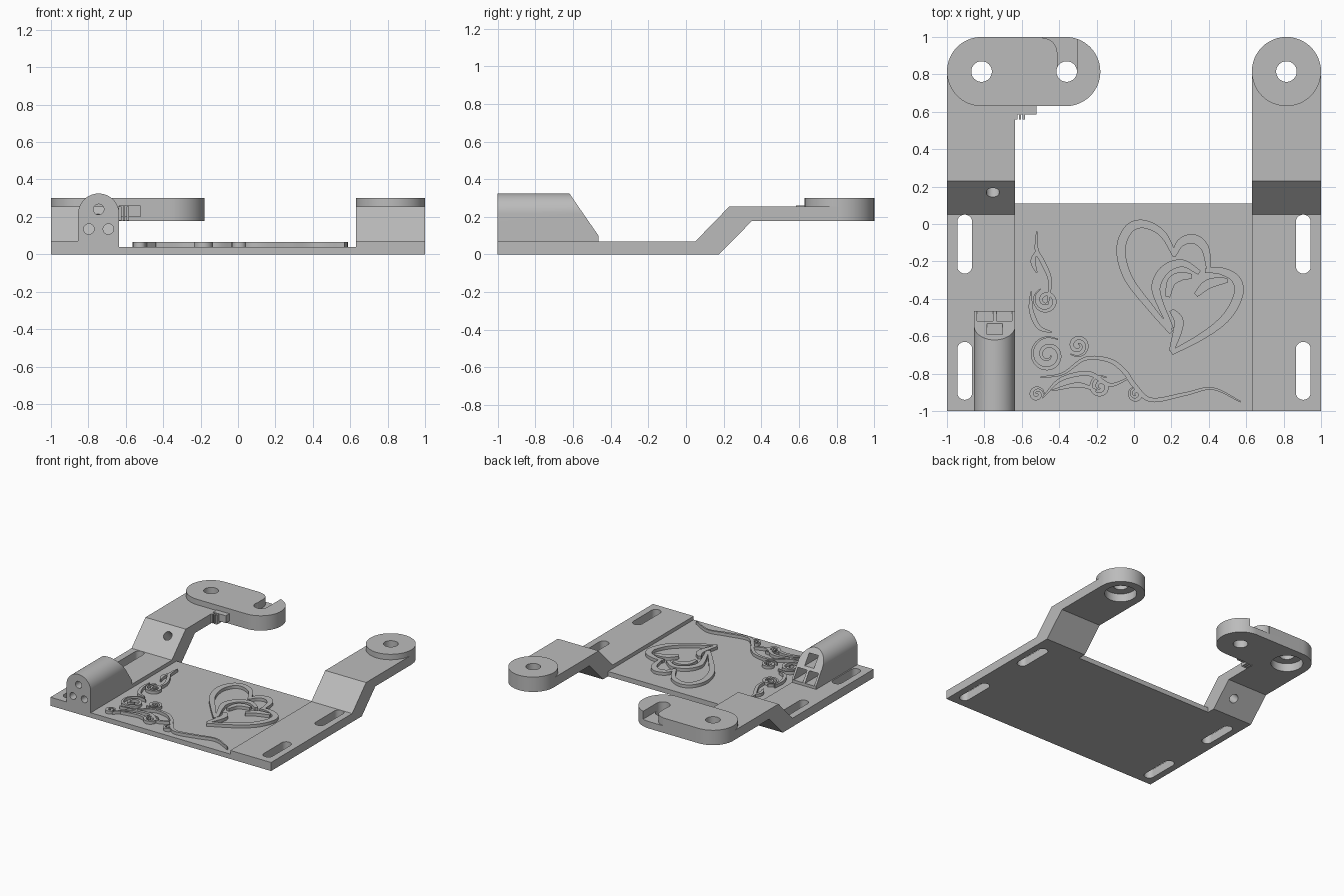
import bpy, bmesh, math
from mathutils import Vector

if "Cube" in bpy.data.objects:
    bpy.data.objects.remove(bpy.data.objects["Cube"])

grey = bpy.data.materials.new("plain_grey")
grey.use_nodes = True
tone = (0.5, 0.5, 0.5, 1)
grey.diffuse_color = tone
grey.node_tree.nodes["Principled BSDF"].inputs["Base Color"].default_value = tone


def finish(name, bm):
    bmesh.ops.recalc_face_normals(bm, faces=bm.faces)
    mesh = bpy.data.meshes.new(name)
    bm.to_mesh(mesh)
    bm.free()
    mesh.materials.append(grey)
    ob = bpy.data.objects.new(name, mesh)
    bpy.context.collection.objects.link(ob)
    return ob


def prism(name, outline, axis, lo, hi):
    """Extrude a flat outline along x, y or z."""
    place = {"x": lambda a, b, t: (t, a, b),
             "y": lambda a, b, t: (a, t, b),
             "z": lambda a, b, t: (a, b, t)}[axis]
    bm = bmesh.new()
    low = [bm.verts.new(place(a, b, lo)) for a, b in outline]
    high = [bm.verts.new(place(a, b, hi)) for a, b in outline]
    bm.faces.new(low)
    bm.faces.new(high)
    for i in range(len(low)):
        j = (i + 1) % len(low)
        bm.faces.new((low[i], low[j], high[j], high[i]))
    return finish(name, bm)


def box(a0, a1, b0, b1):
    return [(a0, b0), (a1, b0), (a1, b1), (a0, b1)]


def arc(cx, cy, r, start, end, n=32):
    return [(cx + r * math.cos(math.radians(start + (end - start) * i / n)),
             cy + r * math.sin(math.radians(start + (end - start) * i / n)))
            for i in range(n + 1)]


def circle(cx, cy, r):
    return arc(cx, cy, r, 0, 360, 48)[:-1]


def stadium(x0, y0, x1, y1, r):
    """Rounded bar running along x or y."""
    turn = math.degrees(math.atan2(y1 - y0, x1 - x0))
    return (arc(x1, y1, r, turn - 90, turn + 90)
            + arc(x0, y0, r, turn + 90, turn + 270))


def cut(targets, cutters):
    for ob in targets:
        for c in cutters:
            mod = ob.modifiers.new("cut", "BOOLEAN")
            mod.operation, mod.solver, mod.object = "DIFFERENCE", "EXACT", c
        bpy.context.view_layer.update()
        graph = bpy.context.evaluated_depsgraph_get()
        mesh = bpy.data.meshes.new_from_object(ob.evaluated_get(graph))
        ob.modifiers.clear()
        ob.data = mesh
    for c in cutters:
        bpy.data.objects.remove(c)


# Base plate
prism("base_plate", box(-0.635, 0.63, -1, 0.11), "z", 0, 0.04)

# Side rails stepping up to the rear arms
rail_side = [(-1, 0), (0.175, 0), (0.35, 0.178), (0.815, 0.178),
             (0.815, 0.255), (0.23, 0.255), (0.05, 0.07), (-1, 0.07)]
left_rail = prism("left_rail", rail_side, "x", 0.63, 1)
right_rail = prism("right_rail", rail_side, "x", -1, -0.635)

# Rear pads
left_pad = prism("left_pad", circle(0.815, 0.815, 0.185), "z", 0.178, 0.3)
right_pad = prism("right_pad", stadium(-0.815, 0.815, -0.365, 0.815, 0.185),
                  "z", 0.178, 0.3)

# Mounting slots, pad holes and recesses
for side, rail, pad in ((1, left_rail, left_pad), (-1, right_rail, right_pad)):
    x = side * 0.905
    cut([rail], [prism("slot", stadium(x, y0, x, y1, 0.04), "z", -0.1, 0.2)
                 for y0, y1 in ((-0.225, 0.01), (-0.9, -0.67))])
    x = side * 0.815
    cut([rail, pad], [prism("bore", circle(x, 0.815, 0.055), "z", 0.1, 0.4),
                      prism("recess", circle(x, 0.815, 0.12), "z", 0.1, 0.245)])

# Hooked channel in the long pad
channel = [(-0.305, 0.815), (-0.305, 1.05), (-0.49, 1.05)]
channel += arc(-0.49, 0.915, 0.08, 90, 0, 12) + [(-0.41, 0.815)]
cut([right_pad], [prism("channel", channel, "z", 0.235, 0.4),
                  prism("end_bore", circle(-0.36, 0.815, 0.055), "z", 0.1, 0.4)])

# Hole square to the sloped arm
drill = prism("drill", circle(0, 0, 0.035), "z", -0.2, 0.2)
drill.rotation_euler.x = math.radians(45)
drill.location = (-0.755, 0.17, 0.19)
cut([right_rail], [drill])

# Clip teeth beside the long pad
prism("clip_tab", box(-0.635, -0.52, 0.585, 0.635), "z", 0.2, 0.26)
for x in (-0.635, -0.615, -0.595):
    prism("clip_tooth", box(x, x + 0.012, 0.56, 0.64), "z", 0.18, 0.255)

# Arched guide with a sloped rear face
arch = [(-0.855, 0.07), (-0.635, 0.07)] + arc(-0.745, 0.215, 0.11, 0, 180)
guide = prism("cable_guide", arch, "y", -1, -0.465)
slope = [(-0.7, 0.441), (-0.465, 0.1), (-0.4, 0.006), (-0.3, 0.441)]
cut([guide], [prism("slope", slope, "x", -1, -0.5)])
for x, z in ((-0.745, 0.24), (-0.797, 0.135), (-0.693, 0.135)):
    h = 0.042
    cut([guide], [prism("hole", circle(x, z, 0.028), "y", -1.1, -0.3),
                  prism("cell", box(x - h, x + h, z - h, z + h),
                        "y", -0.72, -0.3)])


# Raised ornament, drawn in hundredths of a unit
def smooth_path(pts, steps=8):
    p = [Vector(q) / 100 for q in pts]
    p = [2 * p[0] - p[1]] + p + [2 * p[-1] - p[-2]]
    out = []
    for a, b, c, d in zip(p, p[1:], p[2:], p[3:]):
        for i in range(steps):
            t = i / steps
            out.append(0.5 * (2 * b + (c - a) * t + (2 * a - 5 * b + 4 * c - d) * t ** 2
                              + (3 * b - a - 3 * c + d) * t ** 3))
    return out + [p[-2]]


def ribbon(name, pts, width, taper=0.3):
    path = smooth_path(pts)
    n = len(path) - 1
    left, right = [], []
    for i, p in enumerate(path):
        d = (path[min(i + 1, n)] - path[max(i - 1, 0)]).normalized()
        w = width / 2 * (taper + (1 - taper) * math.sin(math.pi * i / n))
        side = Vector((-d.y, d.x)) * w
        left.append(p + side)
        right.append(p - side)
    bm = bmesh.new()
    rows = [[bm.verts.new((q.x, q.y, z)) for q, z in
             ((l, 0.038), (r, 0.038), (r, 0.065), (l, 0.065))]
            for l, r in zip(left, right)]
    for a, b in zip(rows, rows[1:]):
        for k in range(4):
            m = (k + 1) % 4
            bm.faces.new((a[k], a[m], b[m], b[k]))
    bm.faces.new(rows[0])
    bm.faces.new(rows[-1])
    return finish(name, bm)


def spiral(cx, cy, r, start, turns):
    n = int(turns * 10)
    return [(cx + r * (1 - 0.85 * i / n) * math.cos(start + math.tau * turns * i / n),
             cy + r * (1 - 0.85 * i / n) * math.sin(start + math.tau * turns * i / n))
            for i in range(n + 1)]


# Interlaced hearts
for pts in ([(20, -58), (9, -45), (-3, -29), (-7, -14), (-3, -3), (5, 0), (15, -5), (22, -17)],
            [(21, -17), (25, -10), (32, -8), (38, -13), (40, -24)],
            [(38, -25), (46, -25), (54, -29), (56, -37), (50, -49), (38, -59), (20, -69)],
            [(20, -56), (13, -40), (12, -32), (17, -24), (26, -21), (35, -26)],
            [(18, -39), (20, -31), (25, -28), (31, -28)],
            [(33, -38), (40, -32), (50, -30)],
            [(20, -46), (24, -53), (20, -68)]):
    ribbon("heart_band", pts, 0.05, 0.5)

# Scrollwork stems
for pts in ([(-52, -4), (-52, -14), (-49, -20), (-45, -30), (-46, -43)],
            [(-52, -14), (-54, -20), (-52, -26)],
            [(-55, -36), (-55, -46), (-51, -55), (-44, -58)],
            [(-50, -82), (-38, -80), (-26, -72), (-13, -73), (-5, -79), (0, -86),
             (9, -94), (27, -91), (42, -88), (57, -95)],
            [(-49, -93), (-39, -83), (-24, -80), (-13, -86), (-2, -82)],
            [(-44, -89), (-30, -86), (-20, -89)]):
    ribbon("scroll_stem", pts, 0.026)

# Scrollwork curls
for cx, cy, r, start, turns in ((-47, -41, 7, 2, 1.6), (-46, -70, 10, 1, 1.8),
                                (-30, -65, 6, 4, 1.6), (-18, -87, 6, 1, 1.6),
                                (-52, -91, 4, 0, 1.4), (1, -91, 4, 2, 1.4)):
    ribbon("scroll_curl", spiral(cx, cy, r, start, turns), 0.022)

# Smooth the curved walls, keep edges crisp
for ob in bpy.context.collection.objects:
    if ob.type == "MESH" and grey.name in ob.data.materials:
        ob.select_set(True)
        bpy.context.view_layer.objects.active = ob
bpy.ops.object.shade_smooth_by_angle(angle=math.radians(30))
